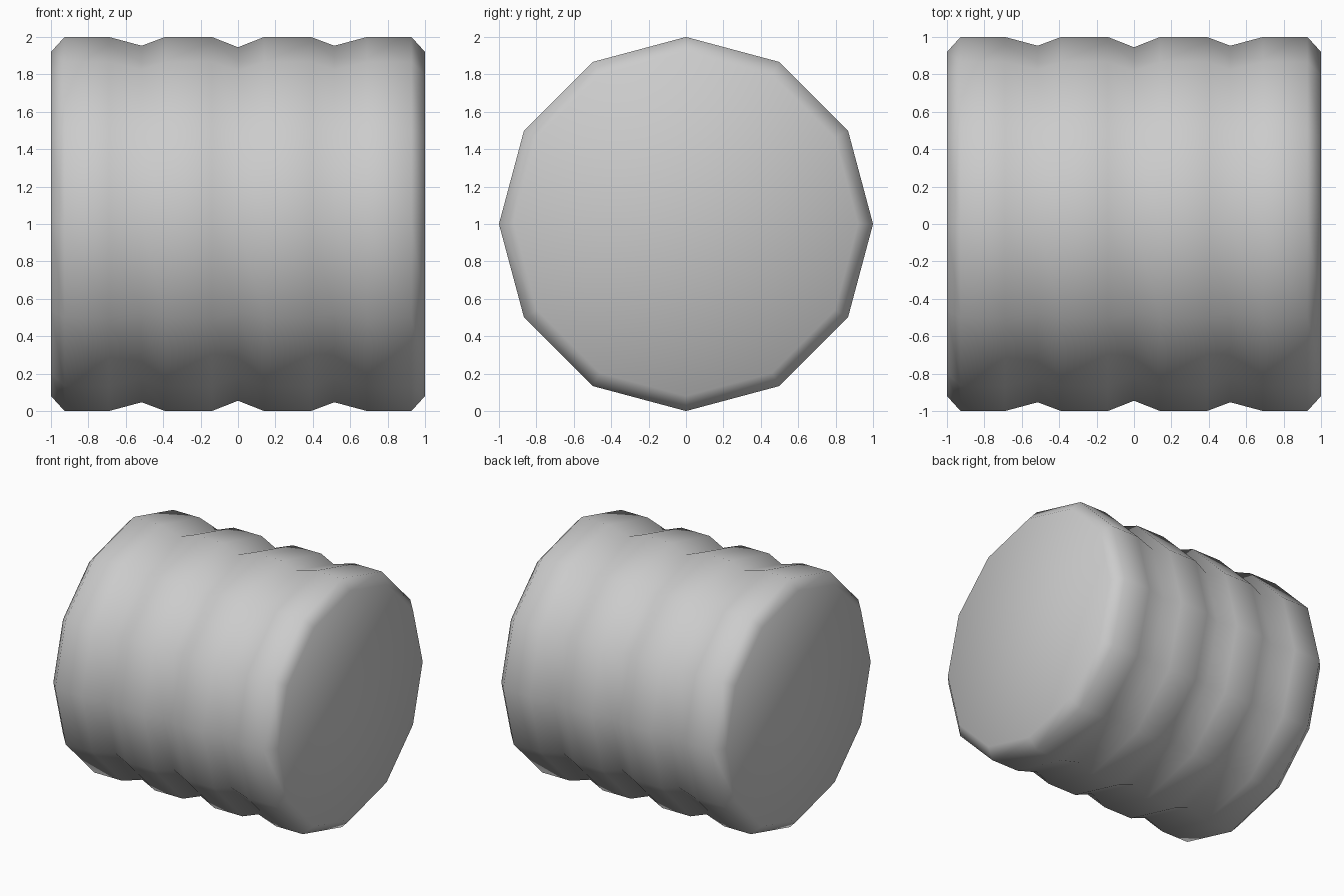
import bpy, bmesh
from math import sin, cos, pi

if "Cube" in bpy.data.objects:
    bpy.data.objects.remove(bpy.data.objects["Cube"])

SIDES = 12
# Lengthwise profile of the ribbed drum: (x, radius)
PROFILE = [(-1, 0.92), (-0.927, 1), (-0.69, 1), (-0.515, 0.953), (-0.39, 1),
           (-0.14, 1), (0, 0.945), (0.14, 1), (0.39, 1), (0.515, 0.953),
           (0.69, 1), (0.927, 1), (1, 0.92)]

# Rings of the drum, lying along x
bm = bmesh.new()
rings = [[bm.verts.new((x, r * cos(2 * pi * i / SIDES), 1 + r * sin(2 * pi * i / SIDES)))
          for i in range(SIDES)] for x, r in PROFILE]

# Ribbed wall
for a, b in zip(rings, rings[1:]):
    for i in range(SIDES):
        j = (i + 1) % SIDES
        bm.faces.new((a[i], a[j], b[j], b[i]))

# Flat end caps
bm.faces.new(rings[0])
bm.faces.new(rings[-1])
bmesh.ops.recalc_face_normals(bm, faces=bm.faces)
for f in bm.faces:
    f.smooth = True

mesh = bpy.data.meshes.new("ribbed_drum")
bm.to_mesh(mesh)
bm.free()
bpy.context.collection.objects.link(bpy.data.objects.new("ribbed_drum", mesh))
